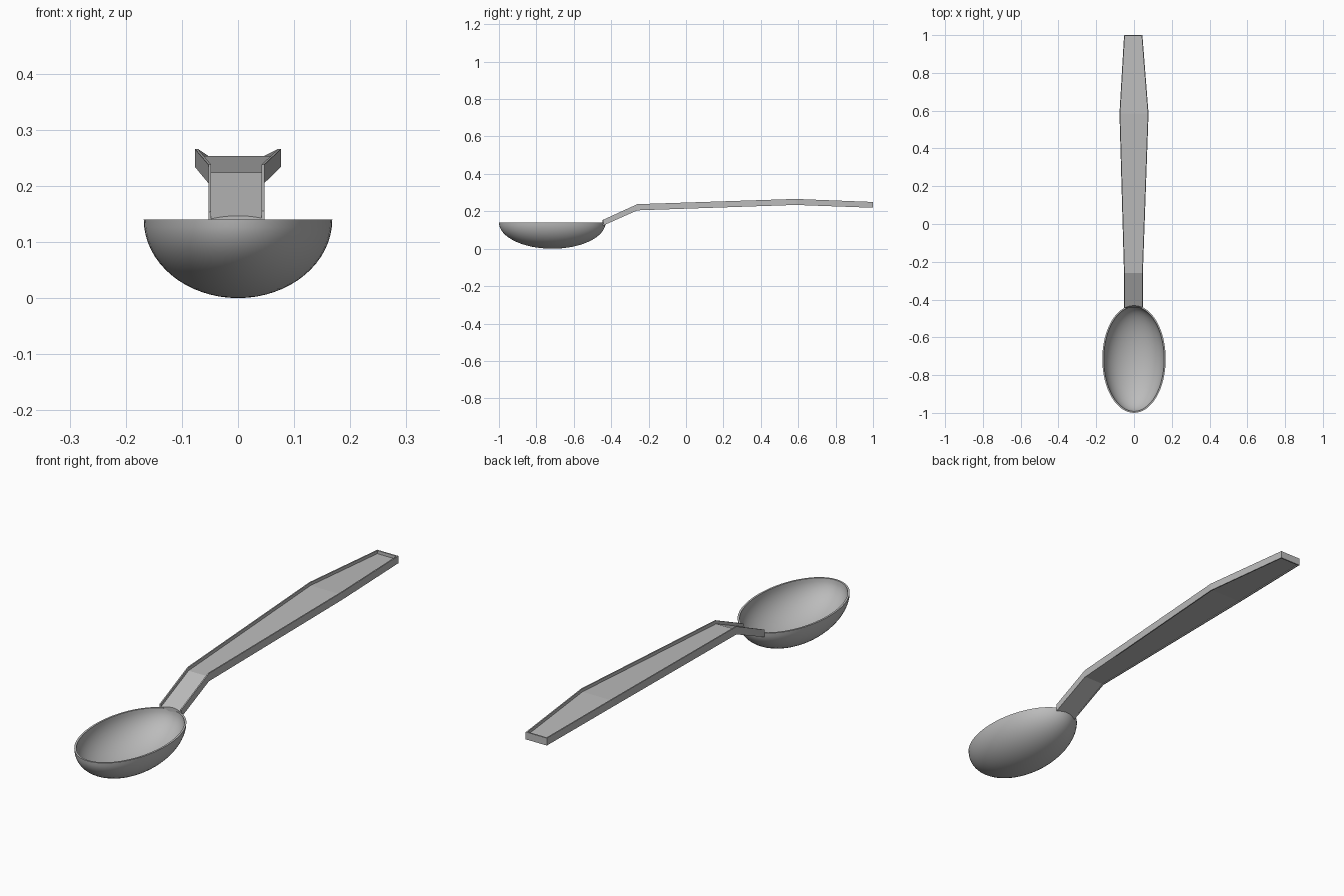
import bpy, bmesh, math

cube = bpy.data.objects.get("Cube")
if cube:
    bpy.data.objects.remove(cube, do_unlink=True)

GREY = (0.5, 0.5, 0.5, 1.0)
mat = bpy.data.materials.new("brushed grey")
mat.use_nodes = True
mat.diffuse_color = GREY
mat.node_tree.nodes["Principled BSDF"].inputs["Base Color"].default_value = GREY


def make_object(name, bm):
    bmesh.ops.remove_doubles(bm, verts=bm.verts, dist=1e-5)
    bmesh.ops.recalc_face_normals(bm, faces=bm.faces)
    mesh = bpy.data.meshes.new(name)
    bm.to_mesh(mesh)
    bm.free()
    mesh.materials.append(mat)
    obj = bpy.data.objects.new(name, mesh)
    bpy.context.collection.objects.link(obj)
    return obj


def bridge(bm, a, b):
    n = len(a)
    for i in range(n):
        j = (i + 1) % n
        bm.faces.new((a[i], a[j], b[j], b[i]))


# Bowl: half ellipsoid shell, outside from the bottom up, then the inside back down
BOWL_Y, RX, RY, DEPTH, WALL = -0.715, 0.168, 0.285, 0.14, 0.008
SEGMENTS, RINGS = 64, 16
bm = bmesh.new()
rings = []
for inner in (False, True):
    t = WALL if inner else 0
    steps = range(RINGS, -1, -1) if inner else range(RINGS + 1)
    for k in steps:
        a = math.pi / 2 * k / RINGS
        z = DEPTH - (DEPTH - t) * math.cos(a)
        r = math.sin(a)
        rings.append([bm.verts.new(((RX - t) * r * math.cos(u), BOWL_Y + (RY - t) * r * math.sin(u), z))
                      for u in (math.tau * i / SEGMENTS for i in range(SEGMENTS))])
for a, b in zip(rings, rings[1:]):
    bridge(bm, a, b)
bmesh.ops.dissolve_degenerate(bm, dist=1e-5, edges=bm.edges)
bowl = make_object("bowl", bm)
bpy.ops.object.select_all(action='DESELECT')
bowl.select_set(True)
bpy.context.view_layer.objects.active = bowl
bpy.ops.object.shade_smooth_by_angle(angle=math.radians(40))

# Handle: thin raised lips around a recessed face, lofted along stations
# (y, centre x, half width, top z, bottom z, top recess, under recess)
STATIONS = [
    (-0.44, -0.003, 0.050, 0.156, 0.125, 0.013, 0),
    (-0.26, -0.003, 0.050, 0.238, 0.205, 0.014, 0.003),
    (0.585, 0, 0.077, 0.266, 0.234, 0.013, 0.004),
    (0.994, -0.004, 0.049, 0.250, 0.219, 0.013, 0.004),
    (0.994, -0.004, 0.049, 0.250, 0.219, 0, 0),
    (1.0, -0.004, 0.049, 0.250, 0.219, 0, 0),
]
LIP, SPLITS = 0.005, 8
NECK_SLOPE = 0.455


def section(bm, y, cx, hw, top, bottom, dip, under, at_bowl):
    inner = hw - LIP
    xs = [-inner + 2 * inner * i / SPLITS for i in range(SPLITS + 1)]
    pts = [(-hw, top), (-inner, top)] + [(x, top - dip) for x in xs]
    pts += [(inner, top), (hw, top), (hw, bottom), (inner, bottom)]
    pts += [(x, bottom + under) for x in reversed(xs)] + [(-inner, bottom)]
    pts.append((-hw, bottom))
    out = []
    for x, z in pts:
        px, py, pz = cx + x, y, z
        if at_bowl:  # the neck's end follows the curve of the bowl
            py = BOWL_Y + (RY - 0.002) * math.sqrt(1 - (px / RX) ** 2)
            pz += (py - y) * NECK_SLOPE
        out.append(bm.verts.new((px, py, pz)))
    return out


bm = bmesh.new()
loops = [section(bm, *s, at_bowl=(i == 0)) for i, s in enumerate(STATIONS)]
for a, b in zip(loops, loops[1:]):
    bridge(bm, a, b)
bm.faces.new(loops[0])
bm.faces.new(loops[-1])
bmesh.ops.remove_doubles(bm, verts=bm.verts, dist=1e-5)
bmesh.ops.dissolve_degenerate(bm, dist=1e-5, edges=bm.edges)
make_object("handle", bm)
